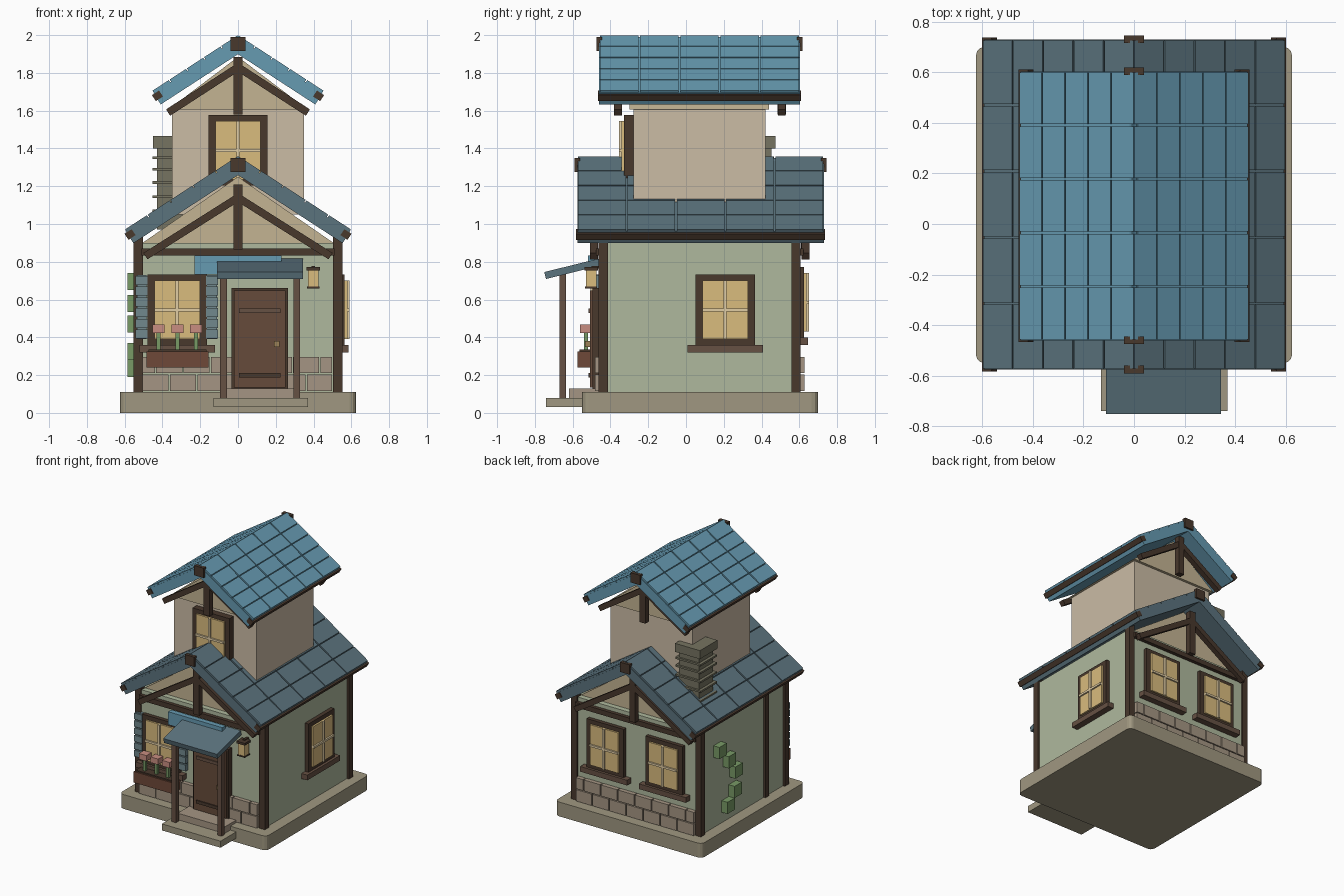
import bpy, bmesh
from math import atan, sin, cos, hypot, atan2
from mathutils import Vector, Matrix

if "Cube" in bpy.data.objects:
    bpy.data.objects.remove(bpy.data.objects["Cube"])


def mat(name, r, g, b):
    m = bpy.data.materials.new(name)
    m.diffuse_color = (r ** 2.2, g ** 2.2, b ** 2.2, 1)
    m.use_nodes = True
    m.node_tree.nodes["Principled BSDF"].inputs["Base Color"].default_value = m.diffuse_color
    return m


STONE = mat("foundation stone", .62, .59, .50)
BLOCK = mat("wall stone", .64, .58, .51)
GREEN = mat("green plaster", .68, .72, .61)
CREAM = mat("cream plaster", .79, .73, .64)
TAN = mat("gable plaster", .76, .70, .57)
WOOD = mat("dark timber", .29, .23, .19)
POST = mat("porch timber", .40, .32, .27)
DOOR = mat("door wood", .40, .30, .24)
BOX = mat("planter wood", .43, .29, .23)
BRASS = mat("brass", .60, .50, .34)
GLASS = mat("warm glass", .85, .73, .49)
BAR = mat("window bars", .88, .80, .64)
SLATE = mat("slate roof", .36, .45, .49)
BLUE = mat("blue roof", .40, .60, .69)
SHUT = mat("shutter paint", .44, .53, .55)
LEAF = mat("leaf", .47, .60, .40)
PETAL = mat("petal", .78, .55, .50)
BRICK = mat("chimney stone", .46, .45, .38)


def finish(name, bm, m):
    bmesh.ops.recalc_face_normals(bm, faces=bm.faces)
    me = bpy.data.meshes.new(name)
    bm.to_mesh(me)
    bm.free()
    me.materials.append(m)
    ob = bpy.data.objects.new(name, me)
    bpy.context.collection.objects.link(ob)
    return ob


def cbox(name, c, size, m, rot=None, round_r=0):
    """Box from centre and size, with optional rounded vertical edges."""
    bm = bmesh.new()
    bmesh.ops.create_cube(bm, size=1)
    bmesh.ops.scale(bm, vec=size, verts=bm.verts)
    if round_r:
        e = [e for e in bm.edges if abs(e.verts[0].co.z - e.verts[1].co.z) > 1e-5]
        bmesh.ops.bevel(bm, geom=e, offset=round_r, segments=3, profile=.5, affect='EDGES')
    if rot:
        bmesh.ops.rotate(bm, cent=(0, 0, 0), matrix=rot, verts=bm.verts)
    bmesh.ops.translate(bm, vec=c, verts=bm.verts)
    return finish(name, bm, m)


def box(name, x0, x1, y0, y1, z0, z1, m, r=0):
    return cbox(name, ((x0 + x1) / 2, (y0 + y1) / 2, (z0 + z1) / 2),
                (abs(x1 - x0), abs(y1 - y0), z1 - z0), m, round_r=r)


def gable(name, w, y0, y1, z0, z1):
    bm = bmesh.new()
    f = bm.faces.new([bm.verts.new(p) for p in ((-w, y0, z0), (w, y0, z0), (0, y0, z1))])
    g = bmesh.ops.extrude_face_region(bm, geom=[f])
    bmesh.ops.translate(bm, vec=(0, y1 - y0, 0),
                        verts=[v for v in g["geom"] if isinstance(v, bmesh.types.BMVert)])
    return finish(name, bm, TAN)


def roof(name, ridge, half, y0, y1, m):
    """Pitched roof: under-slab, 5 x 5 tiles per side, eave beams and ridge ends."""
    a = atan(.65)
    L, yc, n = half / cos(a), (y0 + y1) / 2, 5
    for s in (-1, 1):
        rot = Matrix.Rotation(s * a, 3, 'Y')

        def at(u, v, y):
            return Vector((s * (u * cos(a) + v * sin(a)), y, ridge - u * sin(a) + v * cos(a)))
        cbox(name + "_slab", at(L / 2, -.049, yc), (L, y1 - y0, .072), m, rot)
        du, dy = L / n, (y1 - y0) / n
        for i in range(n):
            for j in range(n):
                cbox(name + "_tile", at((i + .5) * du, -.011, y0 + (j + .5) * dy),
                     (du - .006, dy - .009, .022), m, rot)
        cbox(name + "_eave_beam", at(L - .01, -.037, yc), (.045, y1 - y0 + .014, .038), WOOD, rot)
    for y in (y0, y1):
        box(name + "_ridge_end", -.04, .04, y - .015, y + .015, ridge - .085, ridge - .01, WOOD)


def truss(name, y, z_post0, z_post1, foot_x, foot_z, top_z):
    """King post with two diagonal braces."""
    box(name + "_post", -.025, .025, y - .022, y + .022, z_post0, z_post1, WOOD)
    L, ang = hypot(foot_x, top_z - foot_z), atan2(top_z - foot_z, foot_x)
    for s in (-1, 1):
        cbox(name + "_brace", (s * foot_x / 2, y, (foot_z + top_z) / 2), (L, .042, .04), WOOD,
             Matrix.Rotation(s * ang, 3, 'Y'))


def window(name, side, t, z, d, fd=.03, sill=True):
    """Window on a wall; t along the wall, z frame centre, d wall distance, fd frame depth."""
    def part(n, t0, t1, d0, d1, z0, z1, m):
        if side == 'right':
            box(n, d0, d1, t0, t1, z0, z1, m)
        else:
            k = 1 if side == 'back' else -1
            box(n, t0, t1, k * d0, k * d1, z0, z1, m)
    g = d + fd
    part(name + "_frame", t - .157, t + .157, d - .01, g, z - .187, z + .187, WOOD)
    part(name + "_glass", t - .12, t + .12, g - .01, g + .014, z - .155, z + .155, GLASS)
    part(name + "_upright", t - .008, t + .008, g, g + .026, z - .155, z + .155, BAR)
    part(name + "_crossbar", t - .12, t + .12, g, g + .026, z - .008, z + .008, BAR)
    if sill:
        part(name + "_sill", t - .2, t + .2, d - .01, d + .05, z - .225, z - .185, POST)


# foundation and steps
box("foundation", -.625, .625, -.55, .70, 0, .11, STONE, .035)
box("lower_step", -.13, .37, -.74, -.5, .03, .08, STONE)
box("upper_step", -.08, .32, -.62, -.44, .08, .13, BLOCK)

# lower storey
box("lower_walls", -.535, .535, -.45, .595, .11, .90, GREEN)
for x in (-.528, .528):
    for y in (-.438, .583):
        box("corner_post", x - .024, x + .024, y - .024, y + .024, .11, .93, WOOD)
box("left_stud", -.55, -.52, -.225, -.18, .11, .92, WOOD)
for y in (-.457, .602):
    box("cross_beam", -.51, .51, y - .02, y + .02, .832, .87, WOOD)
gable("lower_gable", .52, -.41, .555, .89, 1.25)
roof("lower_roof", 1.36, .60, -.575, .73, SLATE)
for y in (-.487, .632):
    truss("lower_truss", y, .865, 1.21, .49, .83, 1.14)

# stone skirting on front and back, two staggered rows
for y in (-.465, .608):
    for row in range(2):
        x = -.505
        w = .145 if row == 0 else .072
        while x < .5:
            x1 = min(x + w, .505)
            if not (y < 0 and x1 < .26 and x > -.03):
                box("skirting_stone", x, x1 - .007, y - .016, y + .02,
                    .115 + row * .095, .203 + row * .092, BLOCK)
            x, w = x1, .145

# upper storey
box("upper_walls", -.35, .35, -.278, .42, 1.05, 1.61, CREAM)
gable("upper_gable", .37, -.30, .44, 1.605, 1.885)
roof("upper_roof", 2.0, .455, -.46, .603, BLUE)
for y in (-.36, .507):
    truss("upper_truss", y, 1.58, 1.885, .37, 1.59, 1.83)

# windows
window("front_window", 'front', -.322, .545, .45)
window("right_window", 'right', .207, .545, .535)
for x in (-.25, .25):
    window("back_window", 'back', x, .585, .595)
window("upper_window", 'front', 0, 1.39, .278, .05, False)

# slatted shutters
for x in (-.51, -.137):
    box("shutter_panel", x - .026, x + .026, -.475, -.445, .39, .73, SHUT)
    for i in range(6):
        box("shutter_slat", x - .032, x + .032, -.487, -.46, .393 + i * .057, .441 + i * .057, SHUT)

# planter with flowers
box("planter", -.485, -.157, -.575, -.475, .24, .325, BOX)
box("planter_rim", -.475, -.167, -.565, -.485, .32, .335, WOOD)
for x in (-.42, -.32, -.222):
    box("flower_stem", x - .011, x + .011, -.541, -.519, .33, .43, LEAF)
    box("flower_head", x - .032, x + .032, -.56, -.5, .423, .467, PETAL)

# door
box("door_frame", -.035, .265, -.495, -.44, .13, .662, WOOD)
box("door", -.022, .252, -.508, -.45, .135, .648, DOOR)
for z in (.2, .54):
    box("door_strap", .005, .225, -.516, -.5, z - .012, z + .012, WOOD if z < .3 else POST)
box("door_knob", .19, .22, -.535, -.5, .35, .38, BRASS)

# porch posts and awning
for x in (-.077, .311):
    box("porch_post", x - .018, x + .018, -.67, -.635, .08, .745, POST)
cbox("awning", (.117, -.6, .763), (.455, .3, .038), SLATE, Matrix.Rotation(.24, 3, 'X'))
cbox("awning_back_panel", (0, -.5, .782), (.46, .04, .1), BLUE)

# lantern
box("lantern_glass", .37, .427, -.53, -.475, .665, .758, GLASS)
box("lantern_cap", .362, .435, -.538, -.467, .755, .772, WOOD)
box("lantern_base", .366, .431, -.534, -.471, .658, .668, WOOD)
box("lantern_arm", .39, .407, -.5, -.44, .765, .778, WOOD)

# chimney
cx, cy = -.344, .367
box("chimney", cx - .085, cx + .085, cy - .085, cy + .085, .97, 1.42, BRICK)
for z in (1.07, 1.145, 1.22, 1.29, 1.35):
    box("chimney_course", cx - .108, cx + .108, cy - .1, cy + .1, z - .007, z + .007, BRICK)
box("chimney_cap", cx - .106, cx + .106, cy - .106, cy + .106, 1.40, 1.465, BRICK)

# climbing vine on the left wall
for y, z in ((.385, .695), (.27, .58), (.19, .47), (.2, .325), (.285, .235)):
    box("vine_leaf", -.585, -.53, y - .045, y + .045, z - .045, z + .045, LEAF)
